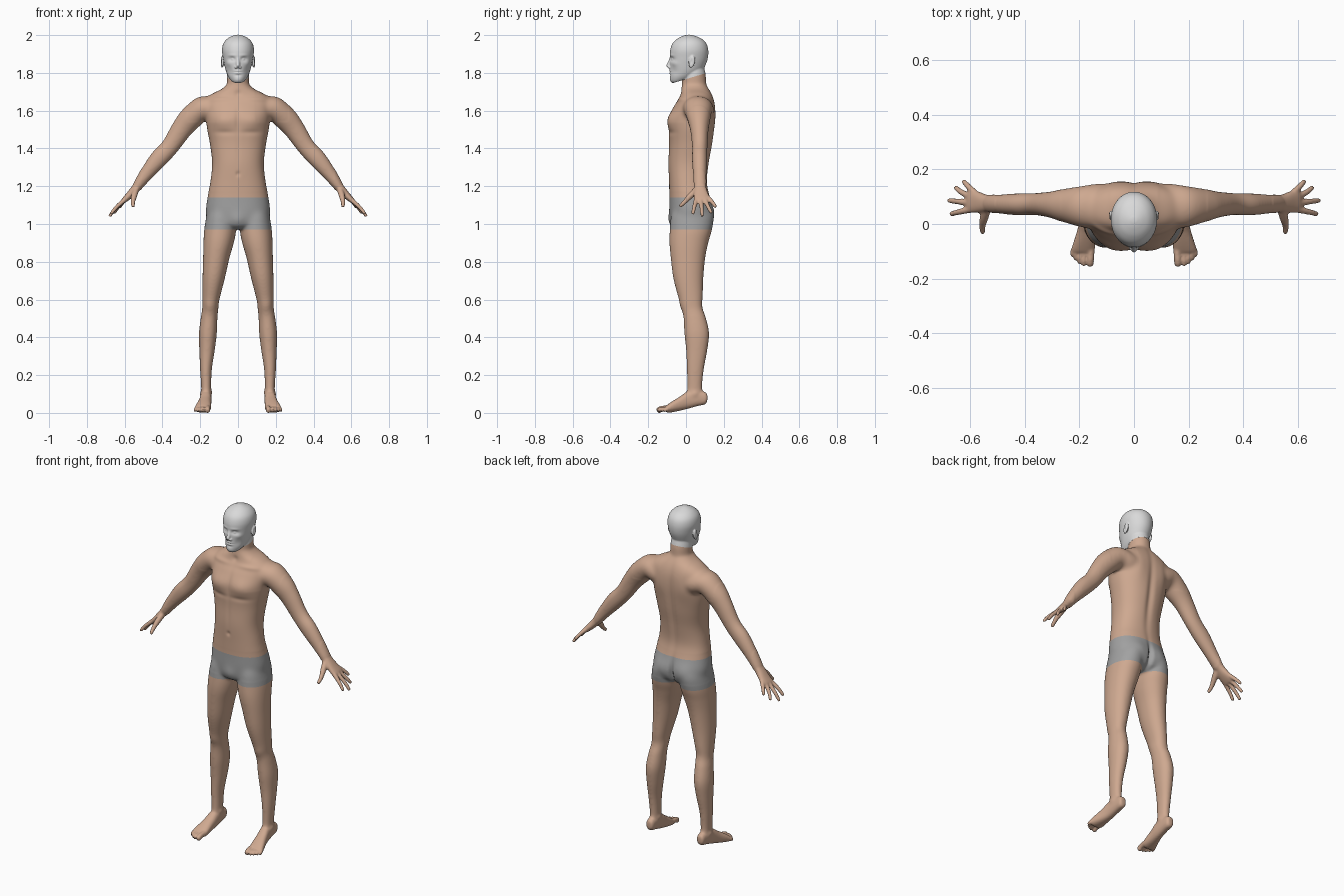
import bpy, bmesh, math
from mathutils import Vector, Matrix

def material(name, rgb):
    m = bpy.data.materials.new(name)
    m.diffuse_color = (*rgb, 1)
    return m

SKIN = material("skin", (0.62, 0.395, 0.28))
SHORTS = material("shorts grey", (0.36, 0.36, 0.36))
HEAD = material("head light grey", (0.70, 0.70, 0.70))

# ---------- helpers ----------
def loft(bm, rings, e=2.0, n=32, sub=5):
    """Skin rings (centre, u, v) with a Catmull-Rom curve through them."""
    R = [[*c, *u, *v] for c, u, v in rings]
    rows = []
    for i in range(len(R) - 1):
        p0, p1, p2, p3 = R[max(i - 1, 0)], R[i], R[i + 1], R[min(i + 2, len(R) - 1)]
        for k in range(sub):
            t = k / sub
            rows.append([0.5 * (2 * b + (c - a) * t + (2 * a - 5 * b + 4 * c - d) * t * t
                         + (3 * b - a - 3 * c + d) * t ** 3) for a, b, c, d in zip(p0, p1, p2, p3)])
    rows.append(R[-1])
    loops = []
    for r in rows:
        c, u, v = Vector(r[:3]), Vector(r[3:6]), Vector(r[6:])
        ring = []
        for j in range(n):
            a = 2 * math.pi * (j + 0.5) / n
            ca, sa = math.cos(a), math.sin(a)
            ring.append(bm.verts.new(c + u * math.copysign(abs(ca) ** (2 / e), ca)
                                     + v * math.copysign(abs(sa) ** (2 / e), sa)))
        loops.append(ring)
    for A, B in zip(loops, loops[1:]):
        for j in range(n):
            bm.faces.new((A[j], A[(j + 1) % n], B[(j + 1) % n], B[j]))
    bm.faces.new(loops[0][::-1])
    bm.faces.new(loops[-1])

def level(z, x0, x1, y0, y1, s=1):
    return ((s * (x0 + x1) / 2, (y0 + y1) / 2, z), ((x1 - x0) / 2, 0, 0), (0, (y1 - y0) / 2, 0))

def upright(y, x0, x1, z0, z1, s=1):
    return ((s * (x0 + x1) / 2, y, (z0 + z1) / 2), ((x1 - x0) / 2, 0, 0), (0, 0, (z1 - z0) / 2))

def tube(bm, pts, s=1, e=2.0, n=20):
    """Tube through (x, y, z, radius in plane, radius across) with a rounded tip."""
    P = [Vector((s * p[0], p[1], p[2])) for p in pts]
    rings = []
    for i, p in enumerate(pts):
        d = (P[min(i + 1, len(P) - 1)] - P[max(i - 1, 0)]).normalized()
        u = d.cross(Vector((0, 0, 1) if abs(d.y) > 0.85 else (0, 1, 0))).normalized()
        v = u.cross(d).normalized()
        rings.append((P[i], u * p[3], v * p[4]))
    c, u, v = rings[-1]
    rings.append((c + d * u.length * 0.6, u * 0.5, v * 0.5))
    loft(bm, rings, e, n)

def ball(bm, c, r, tilt=0):
    m = Matrix.Translation(c) @ Matrix.Rotation(tilt, 4, 'X') @ Matrix.Diagonal((*r, 1))
    bmesh.ops.create_uvsphere(bm, u_segments=24, v_segments=16, radius=1, matrix=m)

def fuse(bm, name, voxel):
    """Union all shells into one even skin and return it as a bmesh."""
    bmesh.ops.recalc_face_normals(bm, faces=bm.faces)
    me = bpy.data.meshes.new(name)
    bm.to_mesh(me)
    ob = bpy.data.objects.new(name, me)
    bpy.context.collection.objects.link(ob)
    mod = ob.modifiers.new("fuse", 'REMESH')
    mod.mode, mod.voxel_size = 'VOXEL', voxel
    dg = bpy.context.evaluated_depsgraph_get()
    fused = bpy.data.meshes.new_from_object(ob.evaluated_get(dg))
    ob.modifiers.clear()
    ob.data = fused
    out = bmesh.new()
    out.from_mesh(fused)
    return ob, out

def relax(bm, times, keep=lambda c: True):
    vs = [v for v in bm.verts if keep(v.co)]
    for _ in range(times):
        bmesh.ops.smooth_vert(bm, verts=vs, factor=0.5, use_axis_x=True, use_axis_y=True, use_axis_z=True)

def sculpt(bm, bumps):
    """Mirrored soft bumps: x, y, z, three radii, height along the normal."""
    bm.normal_update()
    moves = []
    for v in bm.verts:
        h = 0
        for x, y, z, a, b, c, amt in bumps:
            q = ((abs(v.co.x) - x) / a) ** 2 + ((v.co.y - y) / b) ** 2 + ((v.co.z - z) / c) ** 2
            if q < 8:
                h += amt * math.exp(-q)
        if h:
            moves.append((v, v.normal * h))
    for v, d in moves:
        v.co += d

def cut(bm, co, no, **kw):
    bmesh.ops.bisect_plane(bm, geom=bm.verts[:] + bm.edges[:] + bm.faces[:], plane_co=co, plane_no=no, **kw)

def finish(ob, bm, mats, rule=lambda c: 0):
    ob.data.materials.clear()
    for m in mats:
        ob.data.materials.append(m)
    for f in bm.faces:
        f.smooth = True
        f.material_index = rule(f.calc_center_median())
    bm.to_mesh(ob.data)

# head and neck meet on this sloping plane
JAW_CO, JAW_NO = (0, 0, 1.767), (0, -0.3, 1)

def neck(bm):
    loft(bm, [level(z, -w, w, f, b) for z, w, f, b in (
        (1.66, .075, -.03, .12), (1.70, .064, -.026, .115), (1.74, .059, -.022, .109),
        (1.79, .058, -.02, .105), (1.85, .05, -.01, .09))])

# ---------- body ----------
bm = bmesh.new()
neck(bm)
loft(bm, [level(z, -w, w, f, b) for z, w, f, b in (
    (.972, .06, -.05, .09), (1.0, .145, -.08, .13), (1.06, .170, -.088, .146), (1.14, .162, -.088, .128),
    (1.22, .147, -.09, .112), (1.32, .137, -.094, .122), (1.42, .148, -.09, .14), (1.50, .163, -.092, .15),
    (1.56, .17, -.092, .155), (1.62, .175, -.066, .154), (1.66, .175, -.04, .147), (1.69, .138, -.028, .136),
    (1.715, .086, -.025, .122), (1.74, .058, -.02, .105))], e=2.3, n=48)
for s in (1, -1):
    # leg, tapering inside the hip
    loft(bm, [level(*r, s) for r in (
        (1.14, .04, .13, -.04, .09), (1.05, .018, .165, -.078, .134), (.97, .010, .179, -.086, .136),
        (.90, .022, .183, -.088, .118), (.82, .045, .185, -.081, .102), (.71, .070, .188, -.067, .092),
        (.60, .098, .189, -.038, .09), (.55, .104, .190, -.022, .092), (.50, .109, .198, -.013, .107),
        (.42, .112, .207, -.009, .123), (.33, .123, .205, .0, .113), (.23, .138, .201, .004, .095),
        (.13, .142, .195, .006, .086), (.08, .142, .196, .0, .095), (.06, .148, .19, .01, .09))], e=2.1)
    # foot, heel slightly raised
    loft(bm, [upright(*r, s) for r in (
        (.113, .155, .183, .065, .095), (.102, .145, .191, .046, .11), (.06, .141, .196, .036, .12),
        (.01, .140, .201, .022, .115), (-.03, .142, .210, .012, .088), (-.07, .142, .223, .004, .063),
        (-.095, .144, .230, .001, .046), (-.105, .150, .226, .004, .038))], e=2.4)
    # toes
    for x, y, r, h in ((.160, -.147, .0135, .016), (.1835, -.150, .0068, .011), (.199, -.142, .0065, .0105),
                       (.2135, -.130, .0062, .010), (.227, -.116, .006, .0095)):
        tube(bm, [(x - .003, -.09, .026, r, h), (x, y + .02, .022, r, h), (x + .001, y, .013, r, h)], s)
    # arm
    tube(bm, [(.07, .066, 1.60, .05, .07), (.13, .064, 1.603, .068, .084), (.19, .064, 1.61, .066, .077),
              (.25, .068, 1.56, .063, .063), (.30, .071, 1.50, .056, .049), (.36, .073, 1.41, .048, .041),
              (.42, .072, 1.345, .048, .041), (.485, .073, 1.265, .037, .036), (.535, .075, 1.195, .025, .031)],
         s, n=32)
    # palm
    tube(bm, [(.52, .075, 1.215, .024, .029), (.548, .076, 1.182, .022, .033), (.575, .08, 1.152, .019, .04),
              (.603, .085, 1.125, .014, .043)], s, e=2.3, n=28)
    # fingers and thumb
    for k, m, t in (((.60, .053, 1.128), (.643, .044, 1.090), (.670, .037, 1.057)),
                    ((.605, .077, 1.125), (.650, .083, 1.080), (.678, .086, 1.044)),
                    ((.60, .100, 1.128), (.635, .118, 1.090), (.653, .133, 1.062)),
                    ((.585, .115, 1.142), (.610, .140, 1.114), (.624, .156, 1.092))):
        tube(bm, [(*k, .0125, .0125), (*m, .0108, .0108), (*t, .009, .009)], s, n=16)
    tube(bm, [(.54, .06, 1.182, .017, .02), (.55, .022, 1.148, .016, .016), (.556, -.006, 1.118, .012, .012),
              (.555, -.030, 1.095, .0098, .0098)], s, n=16)

body, bm = fuse(bm, "body", 0.005)
relax(bm, 2)
relax(bm, 16, lambda c: abs(c.x) < .51 and c.z > .11)
relax(bm, 25, lambda c: .09 < abs(c.x) < .27 and 1.54 < c.z < 1.72)
relax(bm, 25, lambda c: abs(c.x) < .3 and 1.0 < c.z < 1.17)
sculpt(bm, [
    (.078, -.085, 1.545, .058, .06, .045, .011),   # chest muscle
    (.07, -.09, 1.485, .06, .05, .014, -.004),     # crease under chest
    (0, -.09, 1.55, .014, .05, .07, -.005),        # breastbone
    (0, -.09, 1.265, .010, .04, .012, -.006),      # navel
    (0, -.09, 1.38, .012, .04, .09, -.002),        # belly line
    (0, .14, 1.42, .020, .06, .22, -.010),         # spine
    (.085, .15, 1.57, .045, .05, .075, .007),      # shoulder blade
    (.10, -.04, 1.66, .07, .05, .012, .005),       # collar bone
    (0, -.03, 1.69, .016, .03, .016, -.005),       # throat notch
    (.078, .13, 1.05, .05, .06, .06, .012),        # buttock
    (0, .14, 1.04, .013, .08, .065, -.020),        # cleft
    (0, -.085, 1.02, .035, .05, .04, .008),        # front of shorts
    (.15, -.02, .565, .026, .03, .03, .005),       # kneecap
    (.14, .08, .57, .03, .03, .04, -.004),         # back of knee
    (.195, .045, .10, .012, .02, .016, .005),      # ankle bone
    (.142, .045, .11, .012, .02, .016, .005)])
relax(bm, 1)
cut(bm, JAW_CO, JAW_NO, clear_outer=True)
cut(bm, (0, 0, 1.14), (0, 0, 1))
cut(bm, (0, 0, .97), (0, 0, 1))
# shorts are a band around the hips
finish(body, bm, [SKIN, SHORTS], lambda c: int(.97 < c.z < 1.14 and abs(c.x) < .3))

# ---------- head ----------
bm = bmesh.new()
neck(bm)
loft(bm, [level(z, -w, w, f, b) for z, w, f, b in (
    (1.747, .020, -.074, -.03), (1.757, .035, -.081, .0), (1.78, .052, -.085, .05), (1.81, .064, -.085, .086),
    (1.845, .073, -.086, .105), (1.88, .080, -.086, .116), (1.92, .085, -.084, .118), (1.955, .078, -.072, .108),
    (1.98, .058, -.047, .084), (1.995, .032, -.018, .05), (2.002, .01, .006, .024))], e=2.03, n=48)
# nose
tube(bm, [(0, -.078, 1.885, .008, .007), (0, -.087, 1.858, .010, .008), (0, -.095, 1.836, .010, .011)], n=20)
for s in (1, -1):
    ball(bm, (s * .011, -.088, 1.829), (.008, .010, .007))             # nostril
    ball(bm, (s * .084, .031, 1.858), (.009, .017, .033), -.2)         # ear
head, bm = fuse(bm, "head", 0.003)
relax(bm, 6)
sculpt(bm, [
    (.032, -.08, 1.873, .017, .04, .011, -.010),   # eye socket
    (.032, -.08, 1.872, .009, .04, .006, .006),    # eyeball
    (.030, -.08, 1.893, .022, .04, .007, .002),    # brow
    (.050, -.065, 1.85, .016, .03, .014, .003),    # cheekbone
    (.045, -.07, 1.81, .018, .04, .022, -.003),    # cheek hollow
    (0, -.085, 1.811, .018, .03, .005, .004),      # upper lip
    (0, -.085, 1.7985, .016, .03, .005, .004),     # lower lip
    (0, -.085, 1.805, .022, .03, .002, -.003),     # mouth line
    (0, -.085, 1.787, .018, .03, .006, -.003),     # under lip
    (0, -.08, 1.765, .018, .03, .012, .003),       # chin
    (.095, .027, 1.86, .01, .008, .018, -.006)])   # ear bowl
relax(bm, 1)
cut(bm, JAW_CO, JAW_NO, clear_inner=True)
finish(head, bm, [HEAD])
